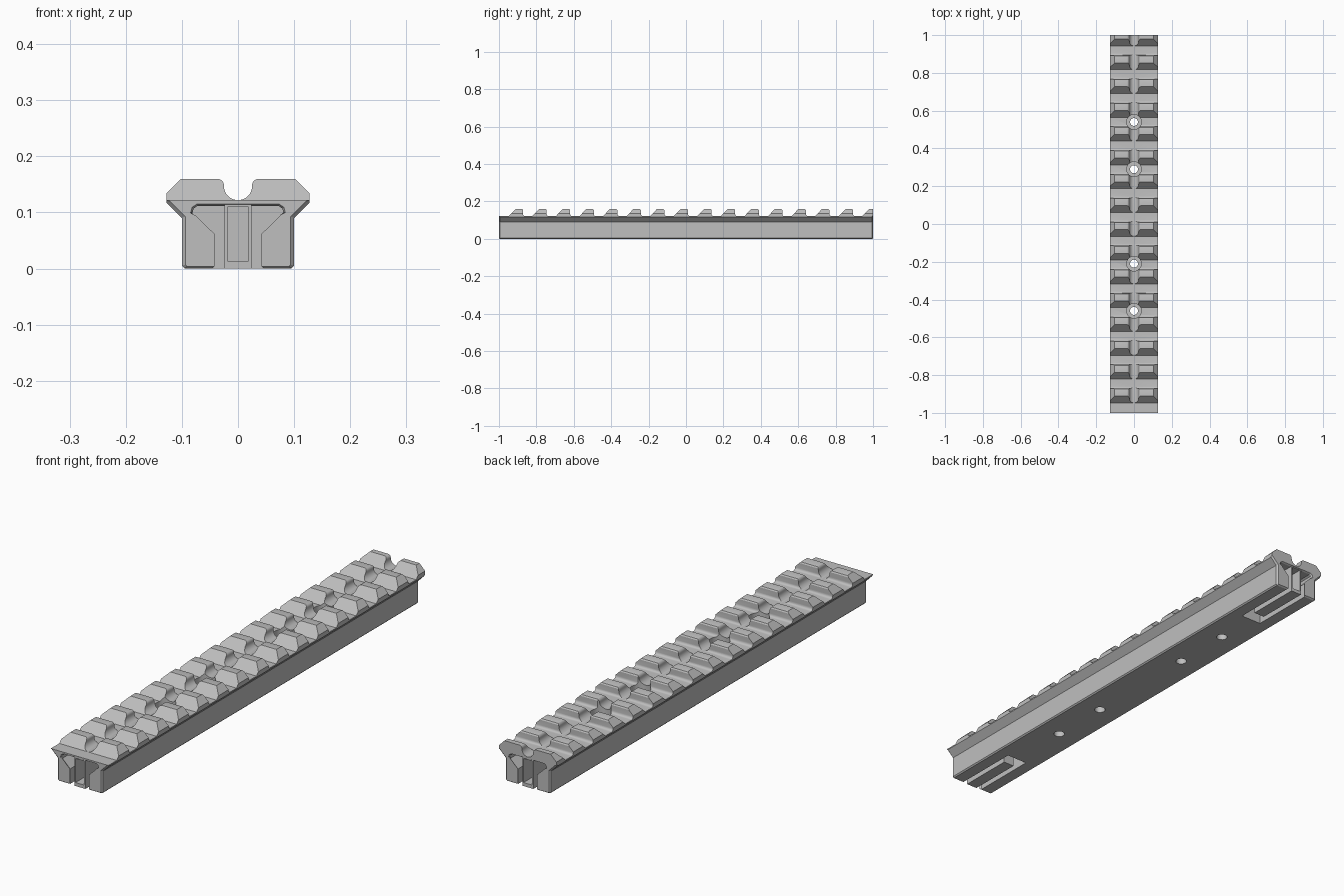
import bpy, bmesh, math
from mathutils import Vector

if "Cube" in bpy.data.objects:
    bpy.data.objects.remove(bpy.data.objects["Cube"])

grey = bpy.data.materials.new("rail grey")
grey.diffuse_color = (0.52, 0.52, 0.52, 1)
grey.use_nodes = True
grey.node_tree.nodes["Principled BSDF"].inputs["Base Color"].default_value = grey.diffuse_color


def finish(name, bm):
    bmesh.ops.recalc_face_normals(bm, faces=bm.faces)
    me = bpy.data.meshes.new(name)
    bm.to_mesh(me)
    bm.free()
    ob = bpy.data.objects.new(name, me)
    bpy.context.collection.objects.link(ob)
    me.materials.append(grey)
    return ob


def loft(bm, rings):
    """Skin a list of equally long rings and cap both ends."""
    vs = [[bm.verts.new(p) for p in r] for r in rings]
    n = len(vs[0])
    for a, b in zip(vs, vs[1:]):
        for i in range(n):
            j = (i + 1) % n
            bm.faces.new((a[i], a[j], b[j], b[i]))
    bm.faces.new(vs[0][::-1])
    bm.faces.new(vs[-1])


def mirrored(half):
    """Close a right-hand profile (bottom to top) with its left-hand copy."""
    return half + [(-x, z) for x, z in reversed(half) if x > 1e-6]


def at_y(profile, y):
    return [(x, y, z) for x, z in profile]


def arc(cx, cz, r, a0, a1, n):
    return [(cx + r * math.cos(math.radians(a0 + (a1 - a0) * i / n)),
             cz + r * math.sin(math.radians(a0 + (a1 - a0) * i / n)))
            for i in range(n + 1)]


def cut(target, cutter):
    mod = target.modifiers.new("cut", 'BOOLEAN')
    mod.object, mod.operation, mod.solver = cutter, 'DIFFERENCE', 'EXACT'
    dg = bpy.context.evaluated_depsgraph_get()
    me = bpy.data.meshes.new_from_object(target.evaluated_get(dg))
    target.modifiers.clear()
    target.data = me
    bpy.data.objects.remove(cutter)


# rail body: flared profile with rounded groove, chamfered at both ends
top = [(0.127, 0.122), (0.127, 0.135), (0.102, 0.16)]
groove = arc(0.037, 0.148, 0.012, 90, 180, 5) + arc(0, 0.147, 0.025, 0, -90, 8)[1:]
full = mirrored([(0.095, 0), (0.1, 0.005), (0.1, 0.09), (0.127, 0.117)] + top + groove)
inset = mirrored([(0.091, 0.004), (0.094, 0.007), (0.094, 0.093), (0.121, 0.12)] + top + groove)
bm = bmesh.new()
loft(bm, [at_y(inset, -1), at_y(full, -0.994), at_y(full, 0.994), at_y(inset, 1)])
rail = finish("rail_body", bm)

# cross slots: sloped front of each tooth, steep filleted back
DECK, PITCH, FIRST = 0.122, 0.126, -0.947
bm = bmesh.new()
for i in range(16):
    y = FIRST + i * PITCH
    front = [(y, DECK), (y + 0.036, 0.16), (y + 0.042, 0.1663)]
    if i == 0:
        side = [(-1.05, 0.1663), (-1.05, DECK)]
    else:
        b = y - PITCH
        side = [(b + 0.067, 0.1663), (b + 0.067, 0.16), (b + 0.073, 0.158),
                (b + 0.076, 0.153), (b + 0.076, 0.132)]
        side += arc(b + 0.086, DECK + 0.01, 0.01, 180, 270, 4)[1:]
    prof = side + front
    loft(bm, [[(x, p, z) for p, z in prof] for x in (-0.2, 0.2)])
cut(rail, finish("slot_cutter", bm))

# screw holes with counterbores
for radius, z0, z1 in ((0.039, 0.085, 0.2), (0.021, -0.05, 0.2)):
    bm = bmesh.new()
    for y in (0.54, 0.29, -0.21, -0.46):
        ring = arc(0, y, radius, 0, 345, 23)
        loft(bm, [[(x, v, z) for x, v in ring] for z in (z0, z1)])
    cut(rail, finish("hole_cutter", bm))

# end pockets with chamfered mouths
pocket = mirrored([(0.046, -0.02), (0.046, 0.06), (0.08, 0.093), (0.081, 0.1),
                   (0.079, 0.107), (0.072, 0.112)])
mouth = mirrored([(0.041, -0.02), (0.041, 0.062), (0.075, 0.095), (0.085, 0.1),
                  (0.082, 0.11), (0.073, 0.116)])
bm = bmesh.new()
for s in (-1, 1):
    loft(bm, [at_y(mouth, s * 1.001), at_y(pocket, s * 0.994), at_y(pocket, s * 0.72)])
cut(rail, finish("pocket_cutter", bm))

# hollow centre tongue in each pocket
for s, name in ((-1, "front_tongue"), (1, "back_tongue")):
    bm = bmesh.new()
    outer = mirrored([(0.024, 0), (0.024, 0.114)])
    loft(bm, [at_y(outer, s * 0.998), at_y(outer, s * 0.77)])
    tongue = finish(name, bm)
    bm = bmesh.new()
    inner = mirrored([(0.019, 0.014), (0.019, 0.11)])
    loft(bm, [at_y(inner, s * 1.05), at_y(inner, s * 0.79)])
    cut(tongue, finish("tongue_cutter", bm))

# smooth the groove, fillets and holes, keeping hard edges
for ob in bpy.context.collection.objects:
    ob.select_set(True)
    bpy.context.view_layer.objects.active = ob
bpy.ops.object.shade_smooth_by_angle(angle=math.radians(28))
